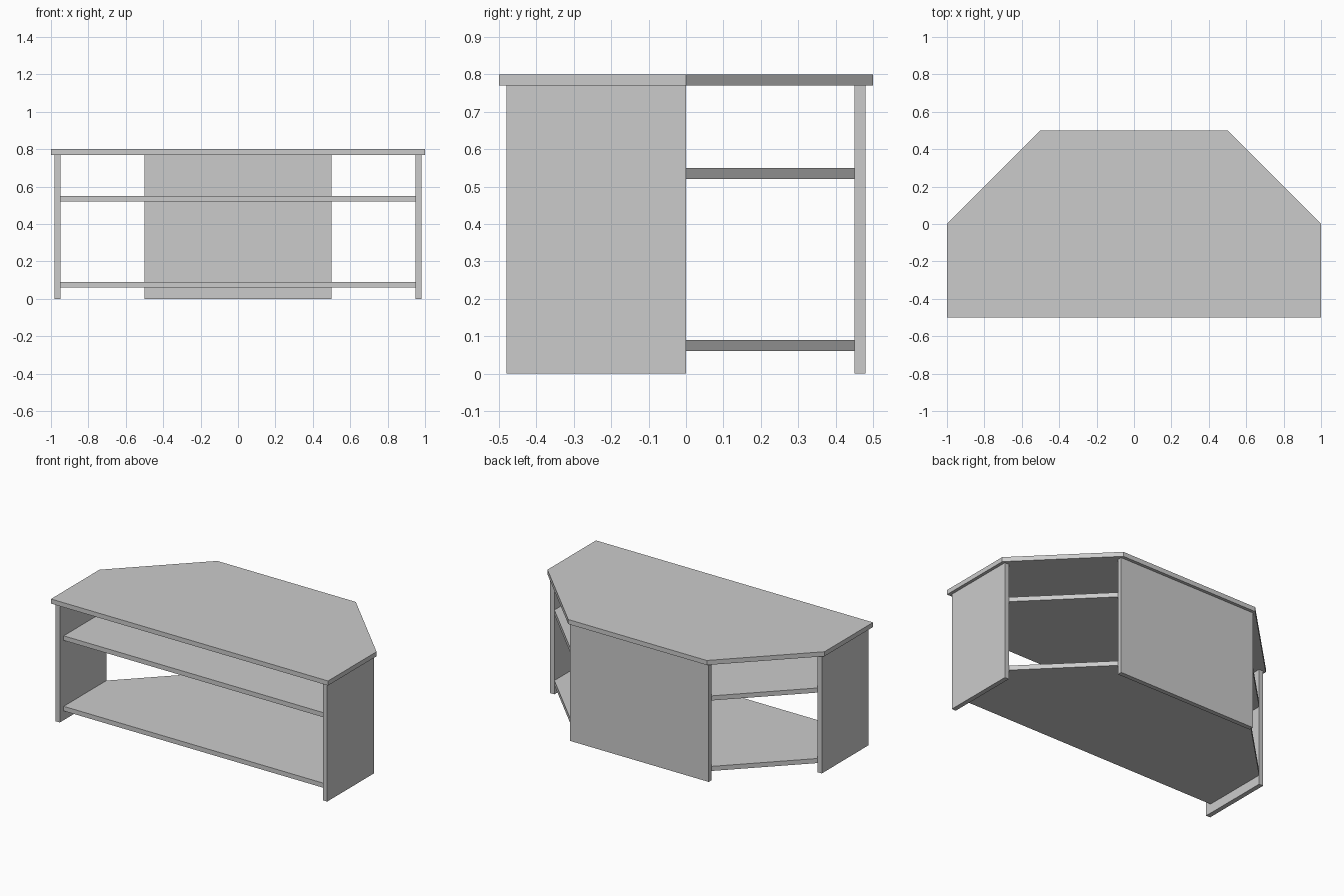
import bpy
import bmesh

cube = bpy.data.objects.get("Cube")
if cube:
    bpy.data.objects.remove(cube, do_unlink=True)

# One flat grey for the whole stand
grey = bpy.data.materials.new("plain_grey")
grey.use_nodes = True
colour = (0.6, 0.6, 0.6, 1)
grey.diffuse_color = colour
grey.node_tree.nodes["Principled BSDF"].inputs["Base Color"].default_value = colour

BOARD = 0.03        # board thickness
TOP_BOTTOM = 0.77   # underside of the table top


def slab(name, outline, bottom, height):
    """Extrude a flat outline upward into a board."""
    bm = bmesh.new()
    base = bm.faces.new([bm.verts.new((x, y, bottom)) for x, y in outline])
    grown = bmesh.ops.extrude_face_region(bm, geom=[base])["geom"]
    bmesh.ops.translate(bm, vec=(0, 0, height),
                        verts=[v for v in grown if isinstance(v, bmesh.types.BMVert)])
    bmesh.ops.recalc_face_normals(bm, faces=bm.faces)
    mesh = bpy.data.meshes.new(name)
    bm.to_mesh(mesh)
    bm.free()
    mesh.materials.append(grey)
    obj = bpy.data.objects.new(name, mesh)
    bpy.context.collection.objects.link(obj)
    return obj


def corner_outline(half_width, front, back):
    """Rectangle with both back corners cut off at an angle."""
    return [(-half_width, front), (half_width, front), (half_width, 0),
            (0.5, back), (-0.5, back), (-half_width, 0)]


def rectangle(x0, x1, y0, y1):
    return [(x0, y0), (x1, y0), (x1, y1), (x0, y1)]


# Table top
slab("table_top", corner_outline(1, -0.5, 0.5), TOP_BOTTOM, BOARD)

# Shelves, set back slightly from the front
for name, z in (("lower_shelf", 0.06), ("upper_shelf", 0.52)):
    slab(name, corner_outline(0.95, -0.44, 0.45), z, BOARD)

# Upright panels
slab("left_side_panel", rectangle(0.95, 0.98, -0.48, 0), 0, TOP_BOTTOM)
slab("right_side_panel", rectangle(-0.98, -0.95, -0.48, 0), 0, TOP_BOTTOM)
slab("back_panel", rectangle(-0.5, 0.5, 0.45, 0.48), 0, TOP_BOTTOM)
